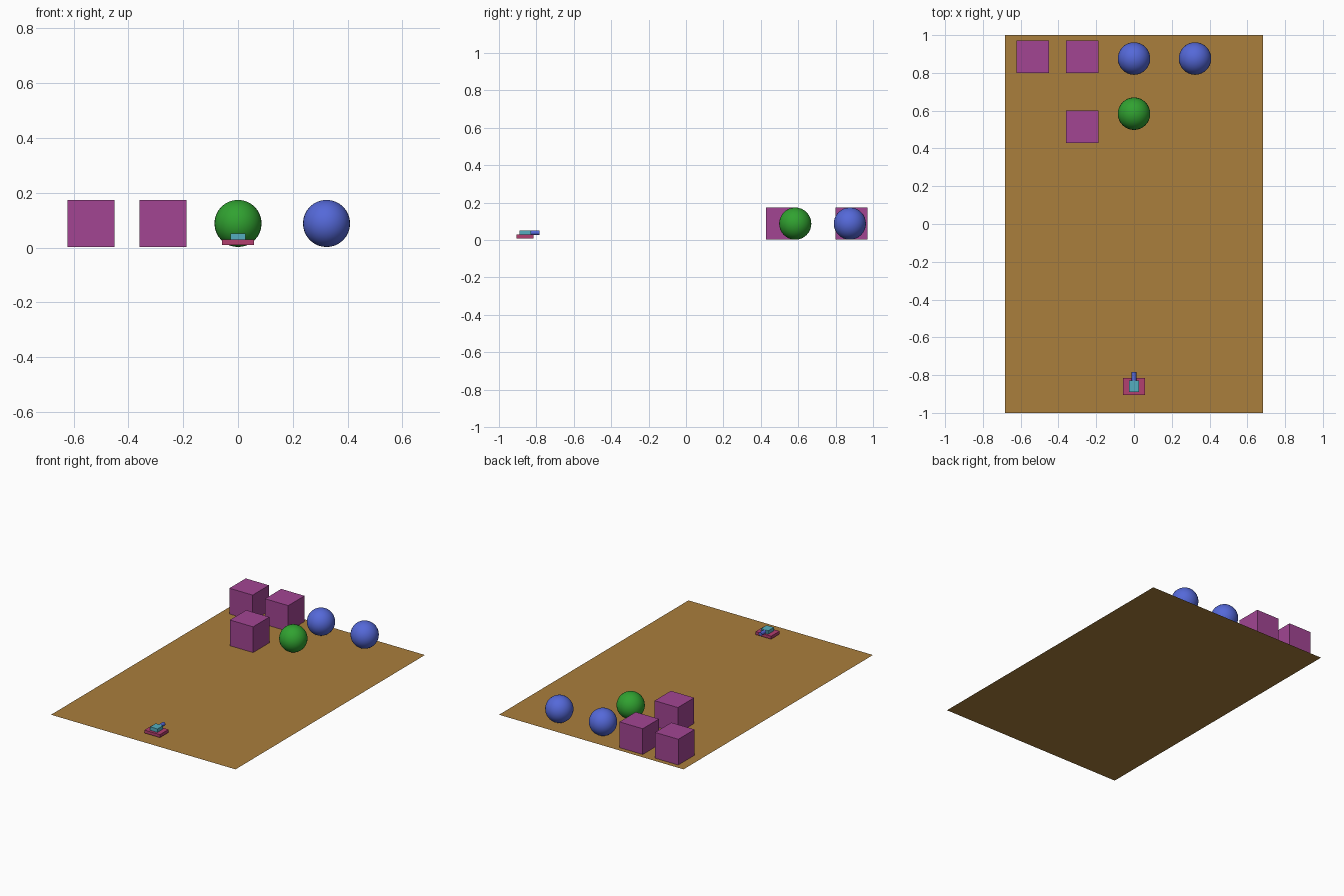
import bpy, math

if "Cube" in bpy.data.objects:
    bpy.data.objects.remove(bpy.data.objects["Cube"])


def material(name, rgb):
    m = bpy.data.materials.new(name)
    m.diffuse_color = (*rgb, 1)
    m.use_nodes = True
    m.node_tree.nodes["Principled BSDF"].inputs["Base Color"].default_value = m.diffuse_color
    return m


BROWN = material("brown", (0.40, 0.21, 0.045))
PURPLE = material("purple", (0.36, 0.06, 0.29))
BLUE = material("blue", (0.09, 0.14, 0.69))
GREEN = material("green", (0.03, 0.36, 0.03))
PINK = material("pink", (0.45, 0.05, 0.16))
CYAN = material("cyan", (0.09, 0.42, 0.52))


def finish(name, mat):
    ob = bpy.context.object
    ob.name = name
    ob.data.materials.append(mat)
    return ob


def box(name, centre, size, mat):
    bpy.ops.mesh.primitive_cube_add(size=1, location=centre)
    ob = finish(name, mat)
    ob.scale = size
    bpy.ops.object.transform_apply(location=False, rotation=False, scale=True)


def ball(name, x, y, mat):
    bpy.ops.mesh.primitive_uv_sphere_add(segments=32, ring_count=16, radius=0.086,
                                         location=(x, y, 0.088))
    finish(name, mat)
    bpy.ops.object.shade_smooth()


# floor: a single flat sheet
bpy.ops.mesh.primitive_plane_add(size=1)
floor = finish("floor", BROWN)
floor.scale = (1.364, 2, 1)
bpy.ops.object.transform_apply(scale=True)

# obstacle cubes
for i, (x, y) in enumerate([(-0.537, 0.885), (-0.274, 0.885), (-0.274, 0.514)]):
    box(f"cube_{i + 1}", (x, y, 0.088), (0.172,) * 3, PURPLE)

# balls
ball("blue_ball_centre", 0, 0.876, BLUE)
ball("blue_ball_right", 0.323, 0.876, BLUE)
ball("green_ball", 0, 0.584, GREEN)

# small tank: hull, turret and gun barrel
box("tank_hull", (0, -0.861, 0.019), (0.115, 0.09, 0.02), PINK)
box("tank_turret", (0, -0.859, 0.0405), (0.054, 0.06, 0.023), CYAN)
bpy.ops.mesh.primitive_cylinder_add(vertices=32, radius=0.012, depth=0.06,
                                    location=(0, -0.814, 0.0395),
                                    rotation=(math.pi / 2, 0, 0))
finish("tank_barrel", BLUE)
bpy.ops.object.shade_smooth_by_angle()
